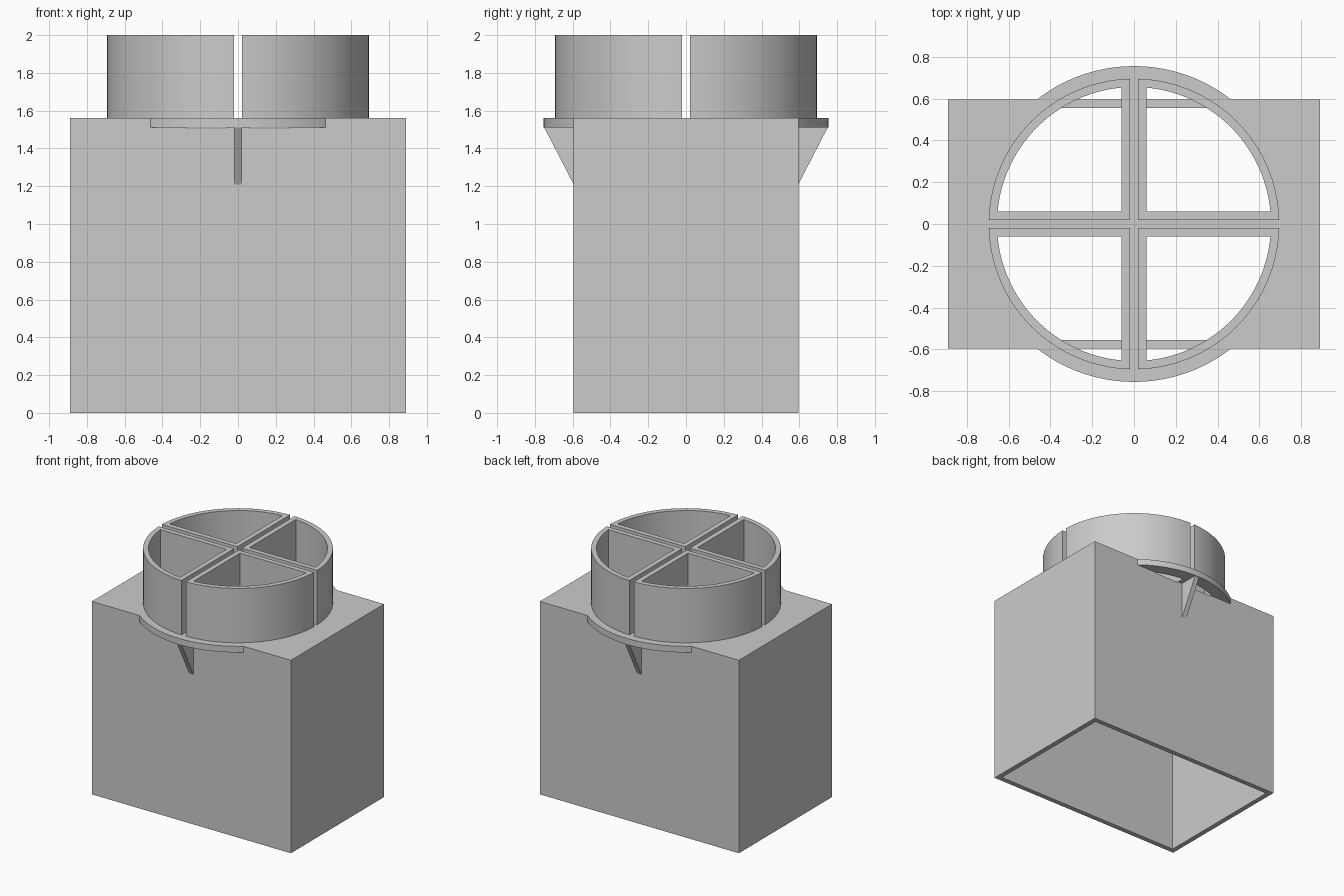
import bpy, bmesh
from math import asin, cos, sin, pi, tau

if "Cube" in bpy.data.objects:
    bpy.data.objects.remove(bpy.data.objects["Cube"], do_unlink=True)

# Main dimensions
HALF_X, HALF_Y, WALL = 0.89, 0.595, 0.04
DECK, DECK_LOW, TOP = 1.56, 1.51, 2.0
FLANGE_R, TUBE_R, GAP = 0.755, 0.695, 0.02

grey = bpy.data.materials.new("plain grey")
grey.use_nodes = True
colour = (0.6, 0.6, 0.6, 1)
grey.diffuse_color = colour
grey.node_tree.nodes["Principled BSDF"].inputs["Base Color"].default_value = colour


def prism(name, start, offset):
    """Extrude a closed outline of 3D points by an offset vector."""
    bm = bmesh.new()
    face = bm.faces.new([bm.verts.new(p) for p in start])
    swept = bmesh.ops.extrude_face_region(bm, geom=[face])["geom"]
    verts = [v for v in swept if isinstance(v, bmesh.types.BMVert)]
    bmesh.ops.translate(bm, verts=verts, vec=offset)
    bmesh.ops.recalc_face_normals(bm, faces=bm.faces)
    mesh = bpy.data.meshes.new(name)
    bm.to_mesh(mesh)
    bm.free()
    mesh.materials.append(grey)
    obj = bpy.data.objects.new(name, mesh)
    bpy.context.collection.objects.link(obj)
    return obj


def upright(name, outline, z0, z1):
    return prism(name, [(x, y, z0) for x, y in outline], (0, 0, z1 - z0))


def rectangle(x, y):
    return [(-x, -y), (x, -y), (x, y), (-x, y)]


def sector(radius, inset, sx, sy, steps=32):
    """Quarter disc kept an inset away from both axes."""
    a = asin(inset / radius)
    angles = [a + (pi / 2 - 2 * a) * i / steps for i in range(steps + 1)]
    pts = [(inset, inset)] + [(radius * cos(t), radius * sin(t)) for t in angles]
    return [(sx * x, sy * y) for x, y in pts]


def combine(target, tool, operation):
    """Apply a boolean and discard the helper."""
    tool.hide_render = True
    mod = target.modifiers.new("cut", "BOOLEAN")
    mod.operation, mod.solver, mod.object = operation, "EXACT", tool
    bpy.context.view_layer.objects.active = target
    bpy.ops.object.modifier_apply(modifier=mod.name)
    bpy.data.objects.remove(tool, do_unlink=True)


def smooth(obj):
    bpy.ops.object.select_all(action="DESELECT")
    obj.select_set(True)
    bpy.context.view_layer.objects.active = obj
    bpy.ops.object.shade_smooth_by_angle(angle=pi / 6)


# Open-bottomed housing with a round flange at deck level
housing = upright("housing", rectangle(HALF_X, HALF_Y), 0, DECK)
cavity = upright("cavity_cutter", rectangle(HALF_X - WALL, HALF_Y - WALL), -0.1, DECK_LOW)
combine(housing, cavity, "DIFFERENCE")
circle = [(FLANGE_R * cos(tau * i / 128), FLANGE_R * sin(tau * i / 128)) for i in range(128)]
combine(housing, upright("flange", circle, DECK_LOW, DECK), "UNION")

# Four quarter tubes, each opening through the deck
for side, sx in (("left", 1), ("right", -1)):
    for end, sy in (("back", 1), ("front", -1)):
        opening = sector(TUBE_R - WALL, GAP + WALL, sx, sy)
        tube = upright(f"{end}_{side}_tube", sector(TUBE_R, GAP, sx, sy), DECK, TOP)
        combine(tube, upright("bore_cutter", opening, DECK - 0.1, TOP + 0.1), "DIFFERENCE")
        smooth(tube)
        combine(housing, upright("deck_cutter", opening, DECK_LOW - 0.005, DECK + 0.1), "DIFFERENCE")
smooth(housing)

# Triangular ribs bracing the flange, front and back
for end, sy in (("back", 1), ("front", -1)):
    outline = [(HALF_Y, 1.21), (FLANGE_R - 0.005, DECK_LOW), (HALF_Y, DECK_LOW)]
    prism(f"{end}_rib", [(-GAP, sy * y, z) for y, z in outline], (2 * GAP, 0, 0))
